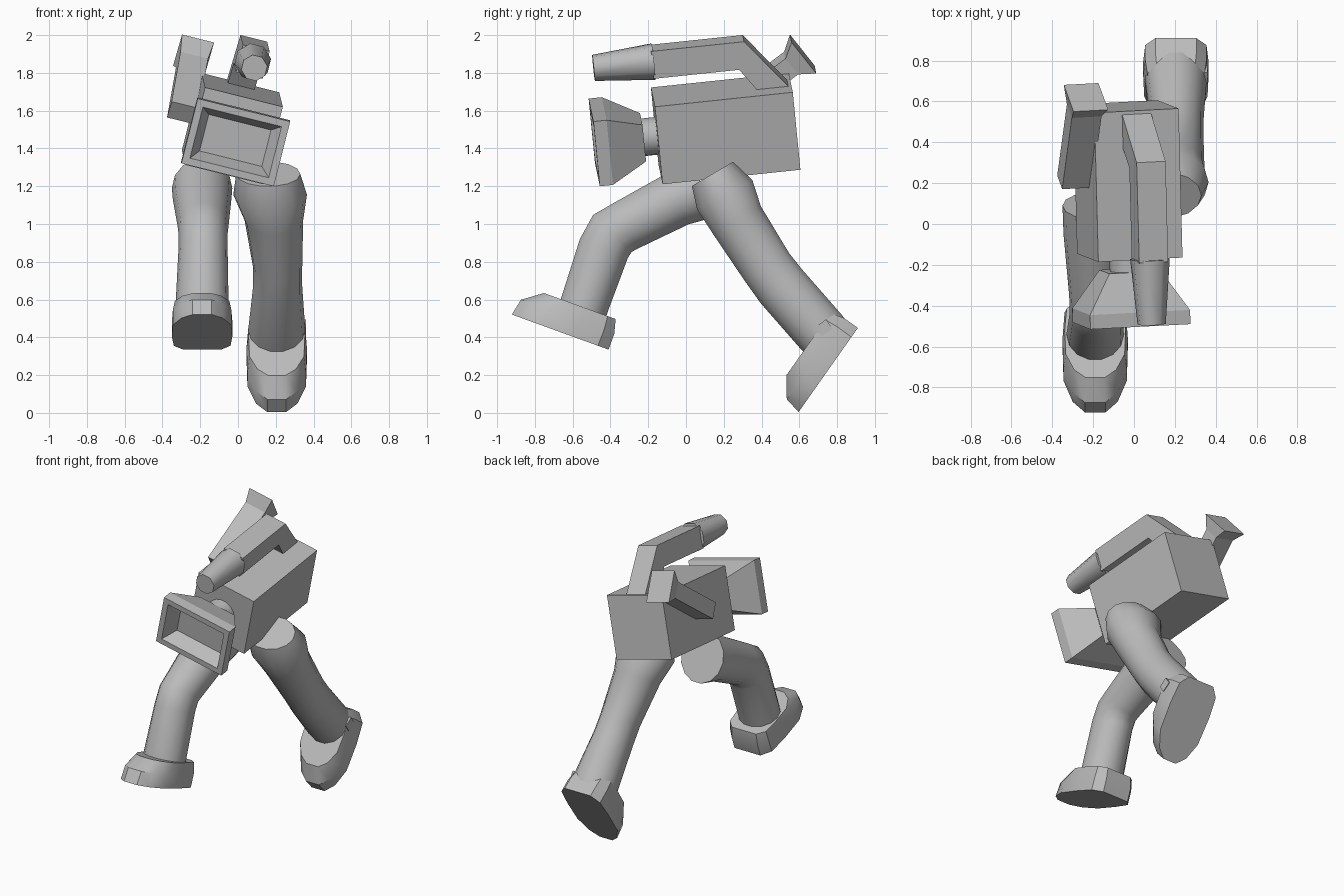
import bpy, bmesh, math
from mathutils import Matrix, Vector

old = bpy.data.objects.get("Cube")
if old:
    bpy.data.objects.remove(old, do_unlink=True)

grey = bpy.data.materials.new("plain grey")
grey.use_nodes = True
grey.diffuse_color = (0.5, 0.5, 0.5, 1)
grey.node_tree.nodes["Principled BSDF"].inputs["Base Color"].default_value = (0.5, 0.5, 0.5, 1)


def rot(deg, axis):
    return Matrix.Rotation(math.radians(deg), 4, axis)


# Tilted frame shared by all the camera parts
TILT = rot(1.5, 'Z') @ rot(6, 'X') @ rot(14, 'Y')
BODY = Matrix.Translation((-0.03, 0.21, 1.505)) @ TILT


def loft(name, rings, matrix=Matrix(), smooth=None):
    """Skin a row of equal-sized point rings and cap both ends."""
    bm = bmesh.new()
    rows = [[bm.verts.new(matrix @ Vector(p)) for p in ring] for ring in rings]
    n = len(rows[0])
    for a, b in zip(rows, rows[1:]):
        for i in range(n):
            j = (i + 1) % n
            bm.faces.new((a[i], a[j], b[j], b[i]))
    bm.faces.new(rows[0])
    bm.faces.new(rows[-1])
    bmesh.ops.recalc_face_normals(bm, faces=bm.faces)
    mesh = bpy.data.meshes.new(name)
    bm.to_mesh(mesh)
    bm.free()
    mesh.materials.append(grey)
    obj = bpy.data.objects.new(name, mesh)
    bpy.context.collection.objects.link(obj)
    if smooth:
        bpy.ops.object.select_all(action='DESELECT')
        obj.select_set(True)
        bpy.context.view_layer.objects.active = obj
        bpy.ops.object.shade_smooth_by_angle(angle=math.radians(smooth))
    return obj


def rect(y, w, h, z=0):
    return [(sx * w / 2, y, z + sz * h / 2) for sx, sz in ((-1, -1), (1, -1), (1, 1), (-1, 1))]


def circle(y, r, n, z=0):
    return [(r * math.cos(t), y, z + r * math.sin(t))
            for t in (math.tau * (i + 0.5) / n for i in range(n))]


# Camera body
loft("camera_body", [rect(-0.367, 0.425, 0.425), rect(0.367, 0.425, 0.425)], BODY)

# Carrying handle, a bent bar
profile = [(-0.355, 0.48), (0.14, 0.48), (0.36, 0.20), (0.19, 0.20), (0.10, 0.33), (-0.355, 0.33)]
loft("carry_handle", [[(x, y, z) for y, z in profile] for x in (-0.073, 0.073)], BODY)

# Microphone at the front of the handle
loft("microphone", [circle(-0.665, 0.07, 8, 0.405), circle(-0.345, 0.098, 8, 0.405)], BODY, 50)

# Lens barrel and hood with a recessed front
loft("lens_barrel", [circle(-0.46, 0.1, 16), circle(-0.35, 0.1, 16)], BODY, 40)
loft("lens_hood", [rect(-0.60, 0.34, 0.2), rect(-0.70, 0.43, 0.28), rect(-0.70, 0.505, 0.355),
                   rect(-0.63, 0.505, 0.355), rect(-0.44, 0.26, 0.2)], BODY)

# Viewfinder tube with a flared eyepiece, on the side of the body
finder = Matrix.Translation((-0.235, 0.62, 1.90)) @ TILT @ rot(32, 'X')
loft("viewfinder", [rect(-0.52, 0.15, 0.11), rect(-0.08, 0.15, 0.11), rect(0, 0.175, 0.215)], finder)


def leg(name, path, sides=14):
    """Sweep rings along (x, y, z, half width, half depth) stations."""
    pts = [Vector(s[:3]) for s in path]
    rings = []
    for i, (p, s) in enumerate(zip(pts, path)):
        d = pts[min(i + 1, len(pts) - 1)] - pts[max(i - 1, 0)]
        across = Vector((0, d.z, -d.y)).normalized()
        rings.append([p + Vector((s[3] * math.cos(t), 0, 0)) + across * s[4] * math.sin(t)
                      for t in (math.tau * k / sides for k in range(sides))])
    loft(name, rings, smooth=45)


leg("front_leg", [(-0.19, 0.09, 1.19, 0.16, 0.17), (-0.19, -0.05, 1.13, 0.155, 0.15),
                  (-0.185, -0.32, 0.99, 0.135, 0.14), (-0.185, -0.39, 0.95, 0.13, 0.145),
                  (-0.185, -0.435, 0.87, 0.13, 0.14), (-0.19, -0.535, 0.58, 0.14, 0.132),
                  (-0.19, -0.56, 0.50, 0.14, 0.132)])
leg("rear_leg", [(0.16, 0.14, 1.265, 0.17, 0.13), (0.17, 0.205, 1.155, 0.195, 0.17),
                 (0.19, 0.27, 1.02, 0.155, 0.15), (0.21, 0.43, 0.77, 0.13, 0.142),
                 (0.21, 0.505, 0.67, 0.13, 0.145), (0.205, 0.715, 0.43, 0.152, 0.145),
                 (0.205, 0.76, 0.38, 0.15, 0.14)])


def shoe(name, x, heel, toe):
    """Shoe lying along the sole line from heel to toe, given as (y, z)."""
    origin = Vector((x, *heel))
    along = (Vector((x, *toe)) - origin).normalized()
    up = Vector((1, 0, 0)).cross(along) * -1
    half = [(0, 0.10), (0.06, 0.15), (0.2, 0.16), (0.38, 0.155), (0.49, 0.11), (0.545, 0.05)]
    outline = half + [(l, -w) for l, w in reversed(half)]
    layers = [(1, 1, 0, 0), (0.965, 1, 0.09, 0), (0.74, 0.93, 0.165, 0.02)]
    loft(name, [[origin + along * (l * k + shift) + up * h + Vector((w * s, 0, 0))
                 for l, w in outline] for k, s, h, shift in layers], smooth=35)


shoe("front_shoe", -0.19, (-0.41, 0.335), (-0.92, 0.52))
shoe("rear_shoe", 0.205, (0.91, 0.45), (0.60, 0.01))

# Small tab on the outer side of the rear shoe
tab = Matrix.Translation((0.335, 0.73, 0.45)) @ rot(35, 'X')
loft("shoe_tab", [rect(-0.035, 0.05, 0.06), rect(0.035, 0.05, 0.06)], tab)
